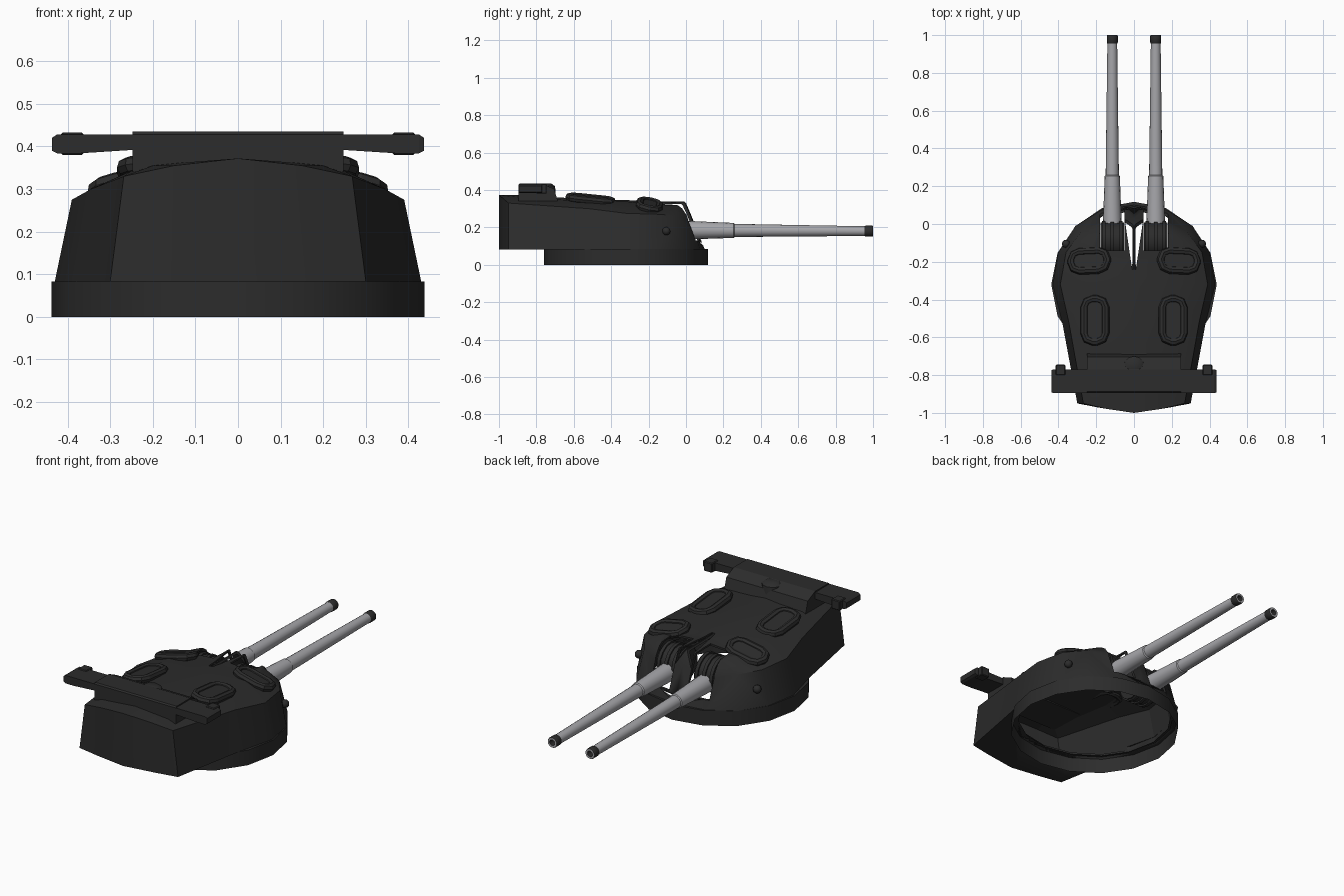
import bpy, bmesh, math
from mathutils import Matrix, Vector

if "Cube" in bpy.data.objects:
    bpy.data.objects.remove(bpy.data.objects["Cube"])


def material(name, rgb):
    m = bpy.data.materials.new(name)
    m.use_nodes = True
    m.diffuse_color = (*rgb, 1)
    m.node_tree.nodes["Principled BSDF"].inputs["Base Color"].default_value = (*rgb, 1)
    return m


DARK = material("dark grey paint", (0.025, 0.025, 0.025))
STEEL = material("gun steel", (0.38, 0.38, 0.4))


def finish(bm, name, mat, smooth=None):
    bmesh.ops.remove_doubles(bm, verts=bm.verts, dist=0.0005)
    bmesh.ops.recalc_face_normals(bm, faces=bm.faces)
    me = bpy.data.meshes.new(name)
    bm.to_mesh(me)
    bm.free()
    ob = bpy.data.objects.new(name, me)
    bpy.context.collection.objects.link(ob)
    me.materials.append(mat)
    if smooth:
        bpy.ops.object.select_all(action='DESELECT')
        ob.select_set(True)
        bpy.context.view_layer.objects.active = ob
        bpy.ops.object.shade_smooth_by_angle(angle=math.radians(smooth))
    return ob


def loft(bm, rings, closed=True, caps=False):
    """Join rows of points with quads."""
    rows = [[bm.verts.new(p) for p in r] for r in rings]
    for a, b in zip(rows, rows[1:]):
        n = len(a)
        for i in range(n if closed else n - 1):
            j = (i + 1) % n
            bm.faces.new((a[i], a[j], b[j], b[i]))
    if caps:
        bm.faces.new(rows[0])
        bm.faces.new(rows[-1])
    return rows


def lathe(name, profile, mat, matrix, sides=16, smooth=40):
    """Turn (radius, height) pairs about local z."""
    bm = bmesh.new()
    loft(bm, [[matrix @ Vector((r * math.cos(a), r * math.sin(a), h))
               for a in (math.tau * i / sides for i in range(sides))]
              for r, h in profile])
    return finish(bm, name, mat, smooth)


def box(name, lo, hi, mat, bevel=0):
    bm = bmesh.new()
    bmesh.ops.create_cube(bm, size=1)
    for v in bm.verts:
        v.co = [l + (c + 0.5) * (h - l) for c, l, h in zip(v.co, lo, hi)]
    if bevel:
        bmesh.ops.bevel(bm, geom=bm.edges[:], offset=bevel, segments=1, affect='EDGES')
    return finish(bm, name, mat)


def cut(ob, cutter):
    cutter.hide_render = True
    cutter.hide_viewport = True
    mod = ob.modifiers.new("cut", 'BOOLEAN')
    mod.operation, mod.solver, mod.object = 'DIFFERENCE', 'EXACT', cutter


# Armoured hull: half outlines from rear centre to front centre
floor = [(0, -1), (.18, -.973), (.3, -.95), (.38, -.52), (.43, -.32),
         (.4, -.15), (.31, -.01), (.17, .075), (0, .1)]
eave = [(0, -1, .372), (.15, -.978, .355), (.268, -.95, .33), (.345, -.52, .3),
        (.39, -.32, .275), (.36, -.15, .27), (.28, -.04, .262), (.16, .015, .26), (0, .03, .26)]
roof = [(0, -.9, .372), (.13, -.9, .362), (.2, -.9, .355), (.25, -.52, .343),
        (.23, -.32, .338), (.24, -.18, .322), (.2, -.06, .318), (.12, -.01, .325), (0, 0, .33)]
spine = [(0, y, max(z, .33) + (.008 if x else 0)) for x, y, z in roof]
spine[1] = spine[2] = spine[0]
base = [(x, y, .083) for x, y in floor]
keel = [(0, y, .083) for x, y in floor]


def hull_body(name, inner=False):
    """Mirrored hull solid; the inner one is a little smaller, for hollowing."""
    bm = bmesh.new()
    for s in (1, -1):
        loft(bm, [[(s * x, y, z) for x, y, z in row] for row in (keel, base, eave, roof, spine)], False)
    if inner:
        for v in bm.verts:
            v.co.x *= .96
            v.co.y = -.38 + (v.co.y + .38) * .96
            v.co.z = .1 + (v.co.z - .083) * .9
    bmesh.ops.dissolve_degenerate(bm, dist=0.0005, edges=bm.edges)
    return finish(bm, name, DARK, None if inner else 40)


hull = hull_body("hull")
cut(hull, hull_body("hollow_cutter", True))
centre = Matrix.Translation((0, -.32, 0))
cut(hull, lathe("well_cutter", [(0, 0), (.42, 0), (.41, .12), (0, .12)], DARK, centre))

# Gun slots, sloped inward to leave a sharp ridge between them
for s, side in ((1, "left"), (-1, "right")):
    cut(hull, box(side + "_slot_cutter", (s * .115 - .064, -.14, .13), (s * .115 + .064, .3, .5), DARK))
    bm = bmesh.new()
    loft(bm, [[(s * .002, y, .34), (s * x, y, z), (s * x, y, .45), (s * .002, y, .45)]
              for y, x, z in ((-.24, .01, .335), (.1, .06, .24))], caps=True)
    cut(hull, finish(bm, side + "_ridge_cutter", DARK))

# Turning ring, open below
lathe("base_ring", [(.438, 0), (.438, .083), (.4, .083)], DARK, centre)


def hatch(name, loc, w, l, roll, pitch):
    """Raised, segmented rim with a plate inside."""
    mat = Matrix.Translation(loc) @ Matrix.Rotation(pitch, 4, 'X') @ Matrix.Rotation(roll, 4, 'Y')
    r, tube = .045, .021
    path = []
    for k, (sx, sy) in enumerate(((1, 1), (-1, 1), (-1, -1), (1, -1))):
        for t in range(3):
            a = math.radians(90 * k + 45 * t)
            n = Vector((math.cos(a), math.sin(a), 0))
            path.append((Vector((sx * (w / 2 - tube - r), sy * (l / 2 - tube - r), 0)) + n * r, n))
    bm = bmesh.new()
    rings = []
    for i in range(9):
        a = math.tau * i / 8
        rings.append([mat @ (p + n * tube * math.cos(a) + Vector((0, 0, tube * math.sin(a))))
                      for p, n in path])
    loft(bm, rings)
    finish(bm, name + "_rim", DARK)
    bm = bmesh.new()
    rows = loft(bm, [[mat @ (p + Vector((0, 0, z))) for p, n in path] for z in (-.02, .01)])
    bm.faces.new(rows[1])
    finish(bm, name + "_plate", DARK)


for s, side in ((1, "left"), (-1, "right")):
    hatch(side + "_rear_hatch", (s * .207, -.51, .351), .155, .27, s * .1, -.1)
    hatch(side + "_front_hatch", (s * .237, -.195, .319), .237, .145, s * .22, -.2)

    # Gun, with its muzzle band and ribbed mantlet
    aim = Matrix.Translation((s * .115, 0, .185)) @ Matrix.Rotation(math.radians(-90.3), 4, 'X')
    lathe(side + "_barrel", [(.05, -.03), (.049, .02), (.04, .255), (.035, .26),
                             (.026, .95), (.026, .98)], STEEL, aim)
    lathe(side + "_muzzle_band", [(.026, .955), (.029, .96), (.029, .996), (.027, 1)], DARK, aim)
    lathe(side + "_muzzle_face", [(.027, 1), (.016, 1)], STEEL, aim)
    lathe(side + "_bore", [(.016, 1), (.016, .9), (0, .9)], DARK, aim)
    axle = Matrix.Translation((s * .115, -.085, .212)) @ Matrix.Rotation(math.pi / 2, 4, 'Y')
    lathe(side + "_mantlet", [(0, -.062), (.092, -.062), (.092, .062), (0, .062)], DARK, axle)
    for i in (-1, 0, 1):
        h = i * .045
        lathe(side + "_mantlet_rib", [(.09, h - .009), (.1, h - .009), (.1, h + .009), (.09, h + .009)],
              DARK, axle)

    # Side sight knob
    bm = bmesh.new()
    bmesh.ops.create_uvsphere(bm, u_segments=10, v_segments=6, radius=.022)
    bmesh.ops.translate(bm, verts=bm.verts, vec=(s * .36, -.105, .18))
    finish(bm, side + "_sight_knob", DARK, 50)

    # Rangefinder arm, drooping to its tip, with an end window
    bm = bmesh.new()
    rings = []
    for x, lo, hi, inset in ((.23, .393, .428, 0), (.37, .384, .428, 0), (.425, .384, .428, 0),
                             (.437, .39, .42, .003)):
        y0, y1 = -.895 + inset, -.77 - inset
        rings.append([(s * x, y0, lo), (s * x, y1, lo), (s * x, y1, hi), (s * x, y0, hi)])
    loft(bm, rings, caps=True)
    finish(bm, side + "_rangefinder_arm", DARK)
    box(side + "_rangefinder_window", (s * .389 - .026, -.8, .38), (s * .389 + .026, -.745, .433), DARK, .004)

# Rangefinder housing with a sloping front skirt and a round cap
bm = bmesh.new()
section = [(-.895, .34), (-.895, .428), (-.888, .435), (-.77, .435), (-.705, .405), (-.685, .34)]
loft(bm, [[(x, y, z) for y, z in section] for x in (-.248, .248)], caps=True)
finish(bm, "rangefinder_housing", DARK)
lathe("rangefinder_cap", [(.06, .36), (.055, .42), (.035, .434), (0, .434)], DARK,
      Matrix.Translation((0, -.755, 0)), 12)
